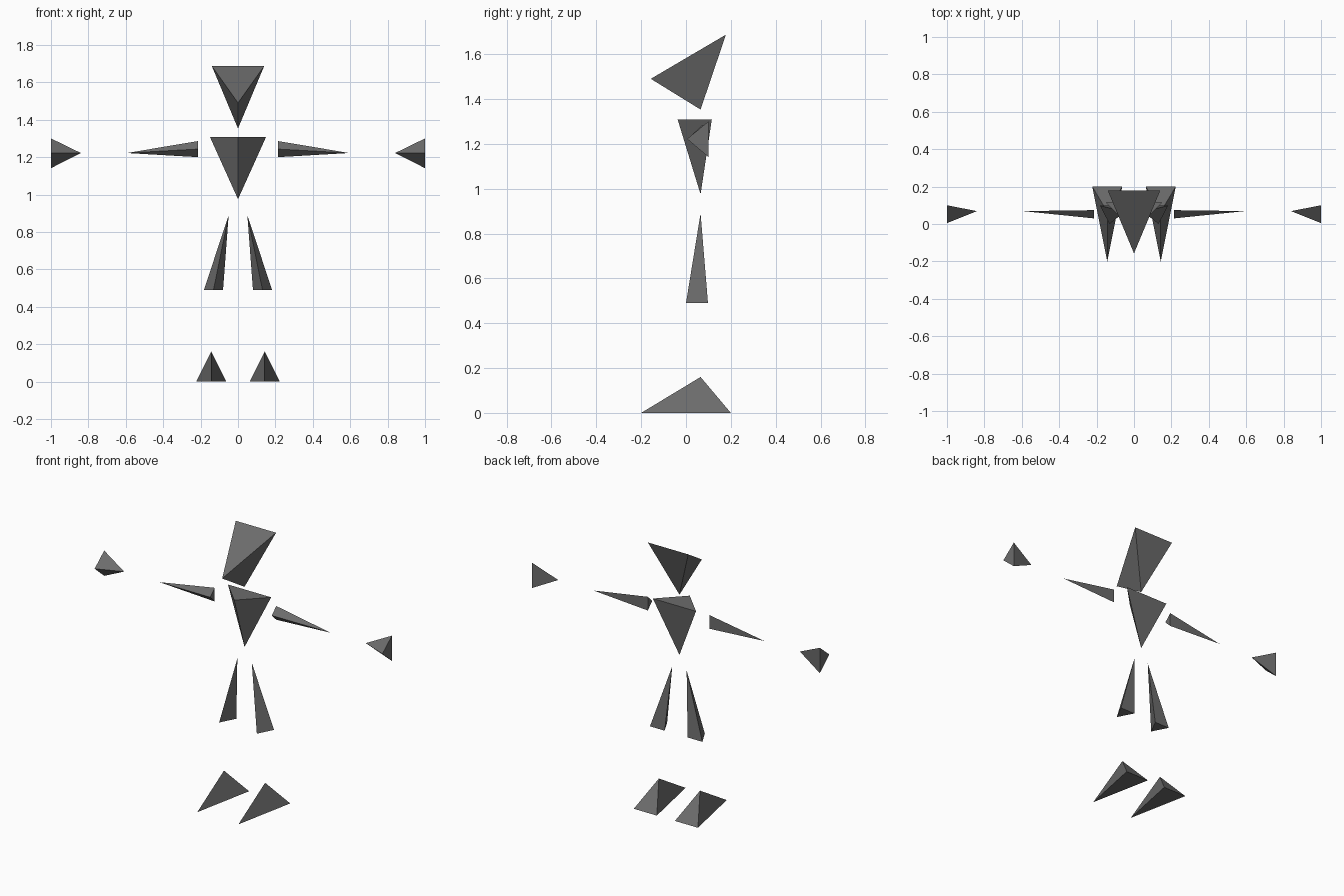
import bpy, bmesh

if "Cube" in bpy.data.objects:
    bpy.data.objects.remove(bpy.data.objects["Cube"])

grey = bpy.data.materials.new("dark_grey")
grey.diffuse_color = (0.15, 0.15, 0.15, 1.0)
grey.use_nodes = True
grey.node_tree.nodes["Principled BSDF"].inputs["Base Color"].default_value = grey.diffuse_color


def tetra(name, points, side=1):
    """Four-faced spike; side=-1 mirrors it across x."""
    bm = bmesh.new()
    v = [bm.verts.new((x * side, y, z)) for x, y, z in points]
    for a, b, c in ((0, 1, 2), (0, 2, 3), (0, 3, 1), (1, 3, 2)):
        bm.faces.new((v[a], v[b], v[c]))
    bmesh.ops.recalc_face_normals(bm, faces=bm.faces)
    mesh = bpy.data.meshes.new(name)
    bm.to_mesh(mesh)
    bm.free()
    mesh.materials.append(grey)
    bpy.context.collection.objects.link(bpy.data.objects.new(name, mesh))


# Head: chin, nose, two rear top corners
tetra("head", [(0, 0.065, 1.353), (0, -0.157, 1.49),
               (-0.14, 0.178, 1.687), (0.14, 0.178, 1.687)])

# Torso: waist point below a flat triangular shoulder face
tetra("torso", [(0, 0.065, 0.975), (0, -0.037, 1.308),
                (-0.15, 0.115, 1.308), (0.15, 0.115, 1.308)])

# Limbs: tip first, then the front and two back corners of the base
for side, label in ((-1, "left"), (1, "right")):
    tetra(label + "_arm", [(0.594, 0.069, 1.222), (0.214, 0.03, 1.243),
                           (0.214, 0.074, 1.286), (0.214, 0.074, 1.2)], side)
    tetra(label + "_hand", [(0.84, 0.069, 1.222), (1, 0.005, 1.222),
                            (1, 0.1, 1.3), (1, 0.1, 1.141)], side)
    tetra(label + "_leg", [(0.05, 0.065, 0.89), (0.131, 0.0, 0.49),
                           (0.08, 0.098, 0.49), (0.182, 0.098, 0.49)], side)
    tetra(label + "_foot", [(0.143, 0.065, 0.16), (0.143, -0.2, 0),
                            (0.063, 0.2, 0), (0.223, 0.2, 0)], side)
